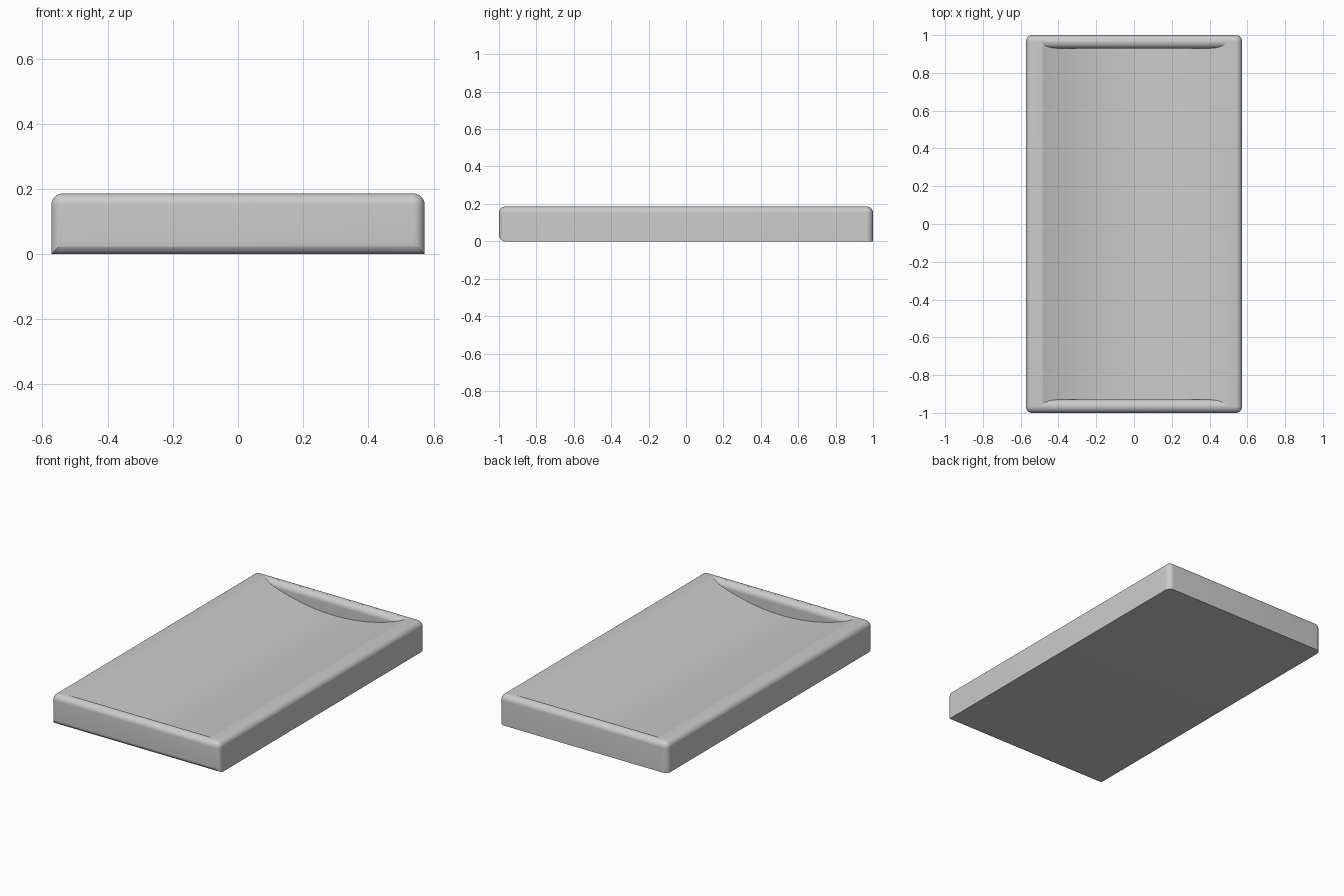
import bpy, bmesh, math

HALF_X, HALF_Y, TOP = 0.573, 1.0, 0.186    # outer size
R = 0.035                                  # edge rounding
DISH_HALF, DISH_DEPTH = 0.485, 0.10        # scooped top
STEPS = 10

cube = bpy.data.objects.get("Cube")
if cube:
    bpy.data.objects.remove(cube, do_unlink=True)

grey = bpy.data.materials.new("plain grey")
grey.use_nodes = True
GREY = (0.6, 0.6, 0.6, 1)
grey.diffuse_color = GREY
grey.node_tree.nodes["Principled BSDF"].inputs["Base Color"].default_value = GREY


def make_object(name, bm):
    bmesh.ops.recalc_face_normals(bm, faces=bm.faces)
    mesh = bpy.data.meshes.new(name)
    bm.to_mesh(mesh)
    bm.free()
    mesh.materials.append(grey)
    obj = bpy.data.objects.new(name, mesh)
    bpy.context.collection.objects.link(obj)
    return obj


def prism(name, points, axis, half):
    """Extrude a profile of (side, z) points along x or y."""
    bm = bmesh.new()
    place = (lambda s, z: (-half, s, z)) if axis == "x" else (lambda s, z: (s, -half, z))
    face = bm.faces.new([bm.verts.new(place(s, z)) for s, z in points])
    moved = bmesh.ops.extrude_face_region(bm, geom=[face])["geom"]
    shift = (2 * half, 0, 0) if axis == "x" else (0, 2 * half, 0)
    bmesh.ops.translate(bm, vec=shift, verts=[v for v in moved if isinstance(v, bmesh.types.BMVert)])
    return make_object(name, bm)


def arc(cx, cz, radius, start, end, steps):
    angles = [math.radians(start + (end - start) * i / steps) for i in range(steps + 1)]
    return [(cx + radius * math.cos(a), cz + radius * math.sin(a)) for a in angles]


def combine(target, tool, operation):
    mod = target.modifiers.new(operation.lower(), "BOOLEAN")
    mod.operation, mod.solver, mod.object = operation, "EXACT", tool
    bpy.context.view_layer.objects.active = target
    bpy.ops.object.modifier_apply(modifier=mod.name)
    bpy.data.objects.remove(tool, do_unlink=True)


# Slab with rounded upright and top edges
bm = bmesh.new()
bmesh.ops.create_cube(bm, size=1)
for v in bm.verts:
    v.co = (v.co.x * 2 * HALF_X, v.co.y * 2 * HALF_Y, (v.co.z + 0.5) * TOP)
rounded = [e for e in bm.edges if any(v.co.z > TOP / 2 for v in e.verts)]
bmesh.ops.bevel(bm, geom=rounded, offset=R, offset_type="OFFSET", segments=STEPS,
                profile=0.5, affect="EDGES", clamp_overlap=True)
slab = make_object("slab", bm)

# Rounded lower front edge
corner = arc(-HALF_Y + R, R, R, 180, 270, STEPS)
corner += [(-HALF_Y + R, -0.1), (-HALF_Y - 0.1, -0.1), (-HALF_Y - 0.1, R)]
combine(slab, prism("front_edge_cutter", corner, "x", 1), "DIFFERENCE")

# Scooped top: a wide cylinder limited by soft-lipped end walls
radius = (DISH_HALF ** 2 + DISH_DEPTH ** 2) / (2 * DISH_DEPTH)
dish = arc(0, TOP - DISH_DEPTH + radius, radius, -120, -60, 64)
scoop = prism("scoop_cutter", dish, "y", 1.2)

lip = arc(HALF_Y - R, TOP - R, R, 180, 94, STEPS)
side = [(HALF_Y - 2 * R, -0.2)] + lip + [(HALF_Y - R, TOP + 0.05)]
profile = side + [(-y, z) for y, z in reversed(side)]
combine(scoop, prism("lip_limit", profile, "x", 1), "INTERSECT")
combine(slab, scoop, "DIFFERENCE")

# Smooth shading with crisp creases
bpy.ops.object.select_all(action="DESELECT")
slab.select_set(True)
bpy.context.view_layer.objects.active = slab
bpy.ops.object.shade_smooth_by_angle(angle=math.radians(20))
